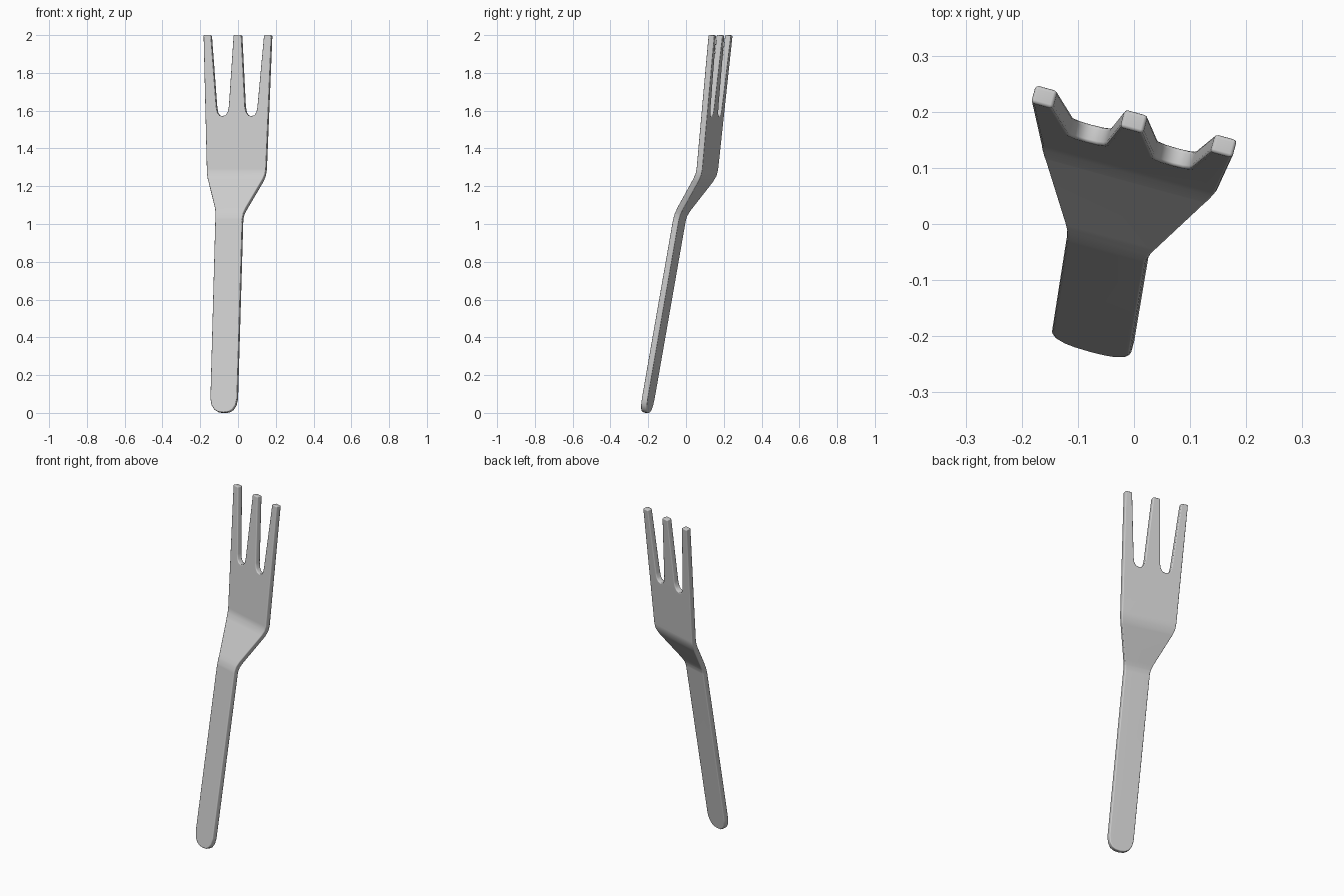
import bpy, bmesh
from math import radians, cos, sin
from mathutils import Vector

cube = bpy.data.objects.get("Cube")
if cube:
    bpy.data.objects.remove(cube, do_unlink=True)

TURN = radians(-15.3)
THICKNESS = 0.033

# Right half of the flat fork outline (across, up), from the handle end to the middle tine
half = [(0.0, 0.0), (0.03, 0.004), (0.05, 0.016), (0.066, 0.04), (0.073, 0.075),
        (0.074, 1.03), (0.077, 1.055), (0.085, 1.08),
        (0.152, 1.235), (0.159, 1.26), (0.162, 1.29),
        (0.186, 2.0), (0.146, 2.0),
        (0.113, 1.62), (0.108, 1.592), (0.097, 1.575), (0.08, 1.57),
        (0.062, 1.575), (0.05, 1.592), (0.044, 1.62), (0.021, 2.0)]
outline = half + [(-u, z) for u, z in reversed(half[1:])]

# Centre line of the fork: height, sideways and depth, with rounded bends
spine = [(0.0, -0.075, -0.213), (1.02, -0.046, -0.035), (1.05, -0.043, -0.026),
         (1.08, -0.038, -0.010), (1.23, -0.012, 0.090), (1.26, -0.008, 0.106),
         (1.29, -0.006, 0.113), (2.0, 0.0, 0.183)]


def spine_at(z):
    for a, b in zip(spine, spine[1:]):
        if z <= b[0] + 1e-5:
            t = (z - a[0]) / (b[0] - a[0])
            return Vector(a[1:]).lerp(Vector(b[1:]), t)
    return Vector(spine[-1][1:])


# Flat sheet, cut across at each bend and moved onto the centre line
bm = bmesh.new()
bm.faces.new([bm.verts.new((u, 0, z)) for u, z in outline])
for z, _, _ in spine[1:-1]:
    bmesh.ops.bisect_plane(bm, geom=bm.verts[:] + bm.edges[:] + bm.faces[:],
                           dist=1e-5, plane_co=(0, 0, z), plane_no=(0, 0, 1))
for v in bm.verts:
    u, z = v.co.x, v.co.z
    c = spine_at(z)
    v.co = (c.x + u * cos(TURN), c.y + u * sin(TURN), z)
mesh = bpy.data.meshes.new("fork")
bm.to_mesh(mesh)
bm.free()
fork = bpy.data.objects.new("fork", mesh)
bpy.context.collection.objects.link(fork)

# Even thickness with softly rounded edges
solid = fork.modifiers.new("thickness", "SOLIDIFY")
solid.thickness = THICKNESS
solid.offset = 0
solid.use_even_offset = True
bevel = fork.modifiers.new("soft_edges", "BEVEL")
bevel.width = 0.006
bevel.segments = 2
bevel.limit_method = "ANGLE"
bevel.angle_limit = radians(45)
fork.modifiers.new("clean_shading", "WEIGHTED_NORMAL")

# Plain grey
grey = bpy.data.materials.new("light_grey")
grey.use_nodes = True
colour = (0.6, 0.6, 0.6, 1)
grey.diffuse_color = colour
for node in grey.node_tree.nodes:
    if node.type == "BSDF_PRINCIPLED":
        node.inputs["Base Color"].default_value = colour
mesh.materials.append(grey)

for p in mesh.polygons:
    p.use_smooth = True
